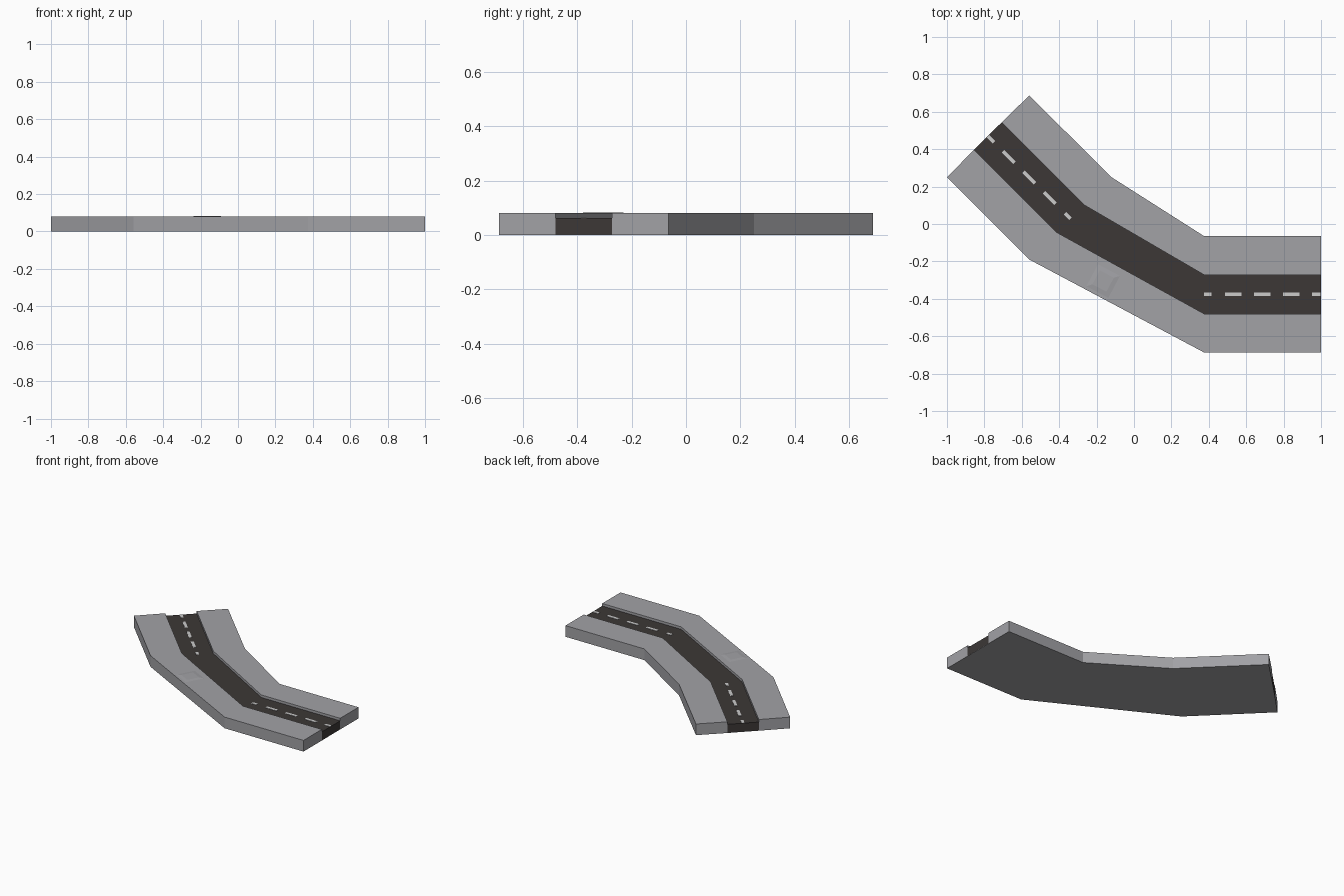
import bpy, bmesh, math
from mathutils import Vector

if "Cube" in bpy.data.objects:
    bpy.data.objects.remove(bpy.data.objects["Cube"])

# Four edge lines of the bend, from the outer verge to the inner verge
LINES = [
    [(1, -.687), (.375, -.687), (-.56, -.19), (-1, .25)],
    [(1, -.48), (.375, -.48), (-.413, -.045), (-.855, .397)],
    [(1, -.272), (.375, -.272), (-.267, .102), (-.708, .543)],
    [(1, -.065), (.375, -.065), (-.12, .25), (-.56, .687)],
]
TOP, ROAD_Z, BASE = .08, .062, .002


def material(name, rgb):
    m = bpy.data.materials.new(name)
    m.diffuse_color = (*rgb, 1)
    m.use_nodes = True
    m.node_tree.nodes["Principled BSDF"].inputs["Base Color"].default_value = m.diffuse_color
    return m


def add_object(name, bm, mat):
    bmesh.ops.recalc_face_normals(bm, faces=bm.faces)
    me = bpy.data.meshes.new(name)
    bm.to_mesh(me)
    bm.free()
    me.materials.append(mat)
    ob = bpy.data.objects.new(name, me)
    bpy.context.collection.objects.link(ob)
    return ob


def strip(name, a, b, z0, z1, mat):
    """Solid band between two edge lines."""
    bm = bmesh.new()
    rings = [[bm.verts.new((*p, z)) for p, z in ((u, z0), (v, z0), (v, z1), (u, z1))]
             for u, v in zip(a, b)]
    for r, s in zip(rings, rings[1:]):
        for i in range(4):
            j = (i + 1) % 4
            bm.faces.new((r[i], r[j], s[j], s[i]))
    bm.faces.new(rings[0])
    bm.faces.new(rings[-1])
    add_object(name, bm, mat)


grey = material("pavement_grey", (.36, .36, .38))
dark = material("asphalt", (.045, .039, .037))
white = material("road_paint", (.55, .55, .55))

# Pavements, roadbed and road
strip("outer_pavement", LINES[0], LINES[1], 0, TOP, grey)
strip("inner_pavement", LINES[2], LINES[3], 0, TOP, grey)
strip("roadbed", LINES[1], LINES[2], 0, BASE, grey)
strip("road", LINES[1], LINES[2], BASE, ROAD_Z, dark)

# Centre dashes on the two end stretches
DASHES = [(0, .04), (.112, .2), (.267, .355), (.422, .51), (.577, .623)]
centre = [(Vector(p) + Vector(q)) / 2 for p, q in zip(LINES[1], LINES[2])]
for label, start, end in (("right", centre[1], centre[0]), ("left", centre[2], centre[3])):
    d = (end - start).normalized()
    n = Vector((-d.y, d.x)) * .01
    for i, (s, e) in enumerate(DASHES):
        p, q = start + d * s, start + d * e
        strip(f"dash_{label}_{i + 1}", [p - n, q - n], [p + n, q + n],
              ROAD_Z - .001, ROAD_Z + .002, white)

# Very shallow raised patch on the outer pavement
bm = bmesh.new()
bmesh.ops.create_cone(bm, cap_ends=True, segments=4, radius1=.105, radius2=.06, depth=.004)
patch = add_object("pavement_patch", bm, grey)
patch.location = (-.165, -.305, TOP + .001)
patch.rotation_euler.z = math.radians(17)
